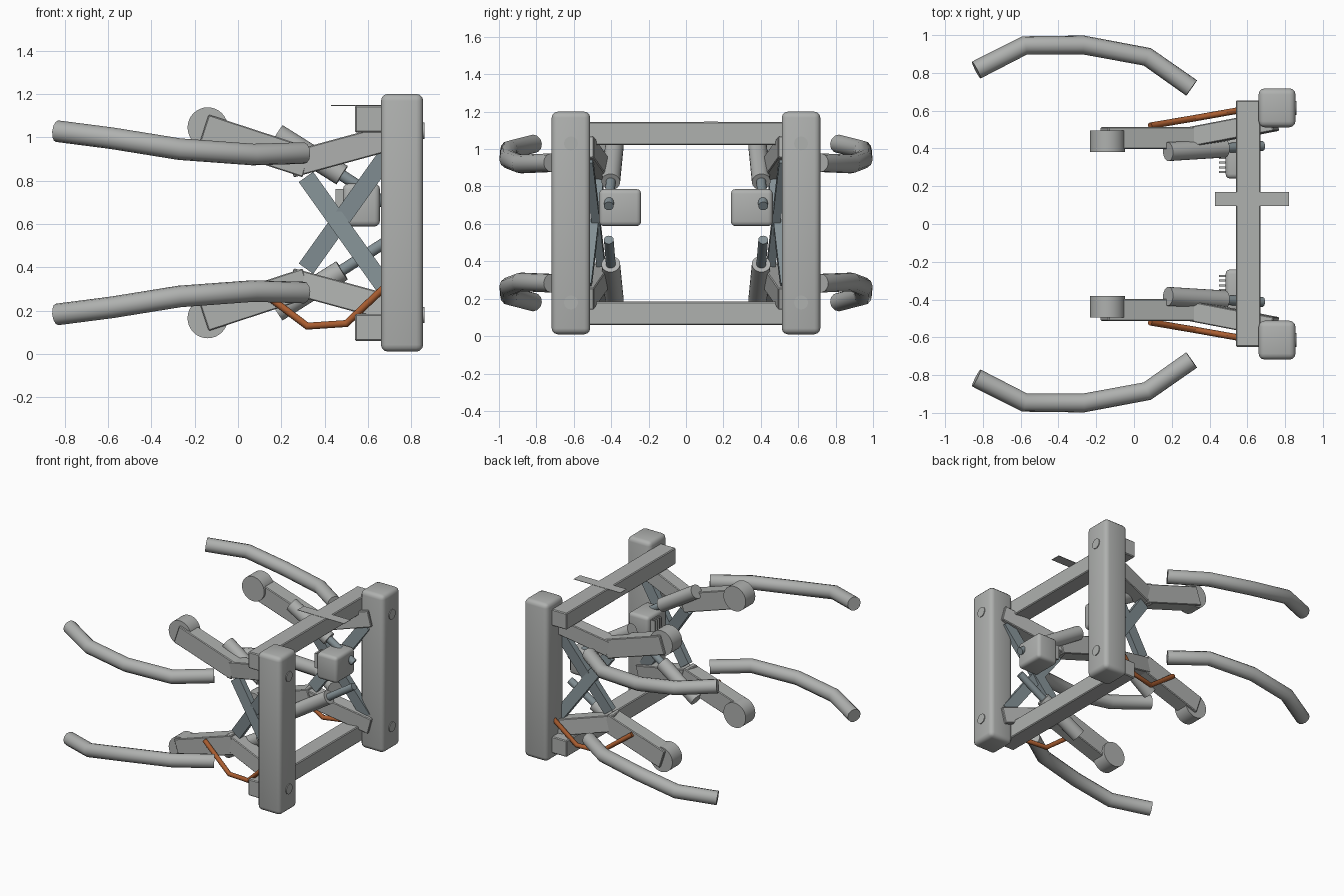
import bpy, math
from mathutils import Vector, Matrix

cube = bpy.data.objects.get("Cube")
if cube:
    bpy.data.objects.remove(cube, do_unlink=True)


def material(name, rgb):
    m = bpy.data.materials.new(name)
    m.use_nodes = True
    m.diffuse_color = (*rgb, 1)
    m.node_tree.nodes["Principled BSDF"].inputs["Base Color"].default_value = (*rgb, 1)
    return m


GREY = material("light grey", (0.43, 0.44, 0.43))
STEEL = material("blue steel", (0.23, 0.28, 0.30))
ORANGE = material("burnt orange", (0.40, 0.11, 0.03))
MID = 0.605  # height of the horizontal symmetry plane


def finish(obj, name, mat, smooth=True):
    obj.name = name
    obj.data.materials.append(mat)
    bpy.ops.object.select_all(action='DESELECT')
    obj.select_set(True)
    bpy.context.view_layer.objects.active = obj
    if smooth:
        bpy.ops.object.shade_smooth_by_angle(angle=math.radians(35))
    return obj


def box(name, lo, hi, mat=GREY, bevel=0.0, segments=3):
    lo, hi = Vector(lo), Vector(hi)
    bpy.ops.mesh.primitive_cube_add(size=1)
    obj = bpy.context.object
    obj.data.transform(Matrix.Translation((lo + hi) / 2) @ Matrix.Diagonal((*(hi - lo), 1)))
    if bevel:
        mod = obj.modifiers.new("rounded", 'BEVEL')
        mod.width, mod.segments = bevel, segments
        bpy.ops.object.modifier_apply(modifier=mod.name)
    return finish(obj, name, mat, bool(bevel))


def frame(a, b):
    """Matrix whose x runs from a to b, with y kept horizontal."""
    x = (b - a).normalized()
    y = Vector((0, 1, 0))
    y = (y - x * y.dot(x)).normalized()
    rot = Matrix((x, y, x.cross(y))).transposed().to_4x4()
    return Matrix.Translation((a + b) / 2) @ rot


def bar(name, a, b, wide, high, mat=GREY, bevel=0.0):
    a, b = Vector(a), Vector(b)
    half = Vector(((b - a).length, wide, high)) / 2
    obj = box(name, -half, half, mat, bevel, 1)
    obj.data.transform(frame(a, b))
    return obj


def rod(name, a, b, radius, mat=GREY, sides=24):
    a, b = Vector(a), Vector(b)
    bpy.ops.mesh.primitive_cylinder_add(vertices=sides, radius=radius, depth=(b - a).length)
    obj = bpy.context.object
    turn = (b - a).to_track_quat('Z', 'Y').to_matrix().to_4x4()
    obj.data.transform(Matrix.Translation((a + b) / 2) @ turn)
    return finish(obj, name, mat)


def tube(name, points, radius, mat):
    curve = bpy.data.curves.new(name, 'CURVE')
    curve.dimensions = '3D'
    curve.bevel_depth, curve.bevel_resolution = radius, 4
    curve.use_fill_caps = True
    spline = curve.splines.new('POLY')
    spline.points.add(len(points) - 1)
    for p, co in zip(spline.points, points):
        p.co = (*co, 1)
    obj = bpy.data.objects.new(name, curve)
    bpy.context.collection.objects.link(obj)
    bpy.ops.object.select_all(action='DESELECT')
    obj.select_set(True)
    bpy.context.view_layer.objects.active = obj
    bpy.ops.object.convert(target='MESH')
    return finish(bpy.context.object, name, mat)


HOSE = [(-0.835, 0.815, 1.028), (-0.58, 0.945, 0.995), (-0.27, 0.948, 0.945),
        (0.07, 0.885, 0.92), (0.305, 0.72, 0.927)]
CABLE = [(0.085, 0.52, 0.305), (0.32, 0.56, 0.128), (0.5, 0.592, 0.14), (0.69, 0.625, 0.32)]

# Cross rails and the thin plate lying on the upper one
for level, z in (("lower", 0.06), ("upper", 1.022)):
    box(level + "_rail", (0.54, -0.65, z), (0.67, 0.655, z + 0.124), bevel=0.006, segments=1)
box("top_plate", (0.43, 0.095, 1.145), (0.82, 0.17, 1.148))

for side, s in (("right", -1), ("left", 1)):
    # Uprights
    box(side + "_column", (0.66, s * 0.615 - 0.103, 0.01), (0.855, s * 0.615 + 0.103, 1.2),
        bevel=0.032)
    # Motor block with cooling fins
    box(side + "_motor", (0.485, s * 0.352 - 0.112, 0.588), (0.655, s * 0.352 + 0.112, 0.786),
        bevel=0.025)
    for i in range(4):
        y = s * (0.275 + 0.025 * i)
        box(f"{side}_motor_fin_{i}", (0.45, y - 0.005, 0.65), (0.5, y + 0.005, 0.76))
    # Drooping cable
    tube(side + "_cable", [(x, s * y, z) for x, y, z in CABLE], 0.017, ORANGE)

    for level, k in (("lower", -1), ("upper", 1)):
        tag = f"{side}_{level}_"

        def at(x, y, z):
            """Place a point of the left upper corner in this corner."""
            return Vector((x, s * y, MID + k * (z - MID)))

        # Jointed arm with round end pad
        bar(tag + "inner_arm", at(0.25, 0.45, 0.875), at(0.745, 0.545, 1.01), 0.105, 0.12, bevel=0.005)
        bar(tag + "outer_arm", at(-0.157, 0.455, 1.038), at(0.32, 0.455, 0.882), 0.115, 0.14, bevel=0.005)
        rod(tag + "end_pad", at(-0.14, 0.38, 1.045), at(-0.14, 0.495, 1.045), 0.093, sides=32)
        # Ram
        rod(tag + "ram_body", at(0.18, 0.383, 1.013), at(0.48, 0.402, 0.825), 0.05)
        rod(tag + "ram_rod", at(0.44, 0.4, 0.85), at(0.68, 0.413, 0.695), 0.026, STEEL)
        # Diagonal brace
        bar(tag + "brace", at(0.315, 0.46 + 0.004 * k, 0.815), at(0.71, 0.525 + 0.004 * k, 0.262),
            0.045, 0.082, STEEL)
        # Hose and column bolt
        tube(tag + "hose", [at(*p) for p in HOSE], 0.05, GREY)
        rod(tag + "bolt", at(0.84, 0.615, 1.03), at(0.861, 0.615, 1.03), 0.037)
